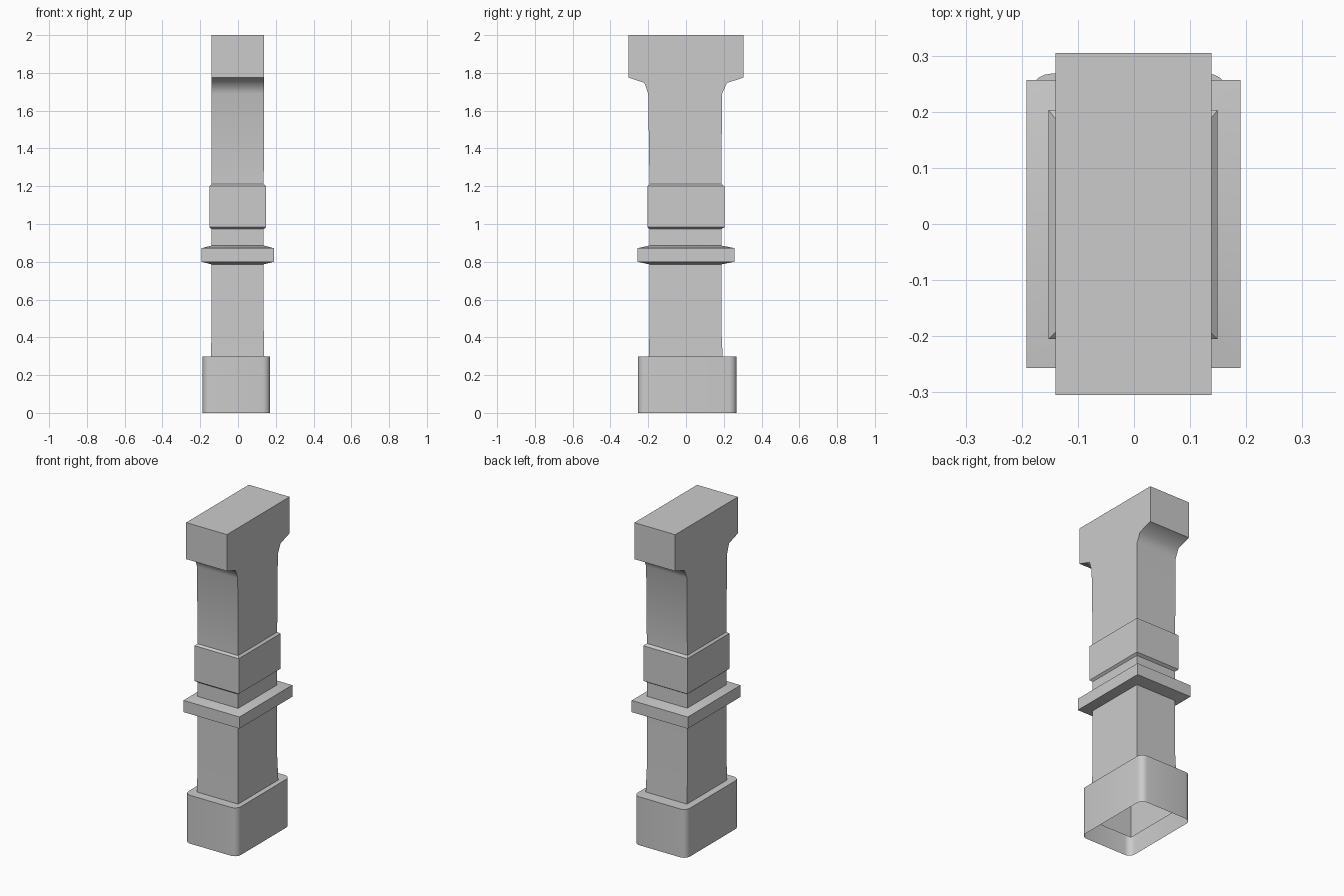
import bpy, bmesh, math

if "Cube" in bpy.data.objects:
    bpy.data.objects.remove(bpy.data.objects["Cube"])


def rect(x0, x1, y0, y1, r=0.0, steps=5):
    """Counter-clockwise rectangle outline, optionally with rounded corners."""
    if r == 0:
        return [(x0, y0), (x1, y0), (x1, y1), (x0, y1)]
    centres = [(x0 + r, y0 + r, 180), (x1 - r, y0 + r, 270),
               (x1 - r, y1 - r, 0), (x0 + r, y1 - r, 90)]
    return [(cx + r * math.cos(math.radians(a + 90 * i / steps)),
             cy + r * math.sin(math.radians(a + 90 * i / steps)))
            for cx, cy, a in centres for i in range(steps + 1)]


def loft(name, sections, angle, cap_top=False):
    """Skin a stack of (z, outline) sections, open at the bottom."""
    bm = bmesh.new()
    rings = [[bm.verts.new((x, y, z)) for x, y in pts] for z, pts in sections]
    for a, b in zip(rings, rings[1:]):
        n = len(a)
        for i in range(n):
            j = (i + 1) % n
            bm.faces.new((a[i], a[j], b[j], b[i]))
    if cap_top:
        bm.faces.new(rings[-1])
    mesh = bpy.data.meshes.new(name)
    bm.to_mesh(mesh)
    bm.free()
    ob = bpy.data.objects.new(name, mesh)
    bpy.context.collection.objects.link(ob)
    bpy.ops.object.select_all(action='DESELECT')
    ob.select_set(True)
    bpy.context.view_layer.objects.active = ob
    bpy.ops.object.shade_smooth_by_angle(angle=math.radians(angle))
    return ob


# Hollow shaft that flares into the wide head
shaft = [(0.085, rect(-0.146, 0.14, -0.2, 0.197)),
         (0.30, rect(-0.143, 0.139, -0.197, 0.194)),
         (0.45, rect(-0.14, 0.136, -0.193, 0.187)),
         (1.20, rect(-0.14, 0.136, -0.193, 0.187)),
         (1.69, rect(-0.14, 0.138, -0.2, 0.191)),
         (1.747, rect(-0.14, 0.138, -0.22, 0.217)),
         (1.775, rect(-0.14, 0.138, -0.305, 0.305)),
         (2.00, rect(-0.14, 0.138, -0.305, 0.305))]
loft("shaft_and_head", shaft, 60, cap_top=True)

# Upper band with chamfered edges
loft("upper_band", [(0.972, rect(-0.139, 0.135, -0.192, 0.186)),
                    (0.983, rect(-0.152, 0.149, -0.205, 0.203)),
                    (1.20, rect(-0.152, 0.149, -0.205, 0.203)),
                    (1.212, rect(-0.139, 0.135, -0.192, 0.186))], 30)

# Projecting collar
loft("collar", [(0.786, rect(-0.139, 0.135, -0.192, 0.186)),
                (0.80, rect(-0.192, 0.19, -0.257, 0.257)),
                (0.872, rect(-0.192, 0.19, -0.257, 0.257)),
                (0.886, rect(-0.139, 0.135, -0.192, 0.186))], 30)

# Rounded foot shell, open underneath, with a flat ledge closing onto the shaft
outer = rect(-0.187, 0.17, -0.255, 0.268, 0.04)
inner = rect(-0.143, 0.139, -0.197, 0.194, 0.001)
loft("foot", [(0.0, outer), (0.298, outer), (0.298, inner)], 30)
